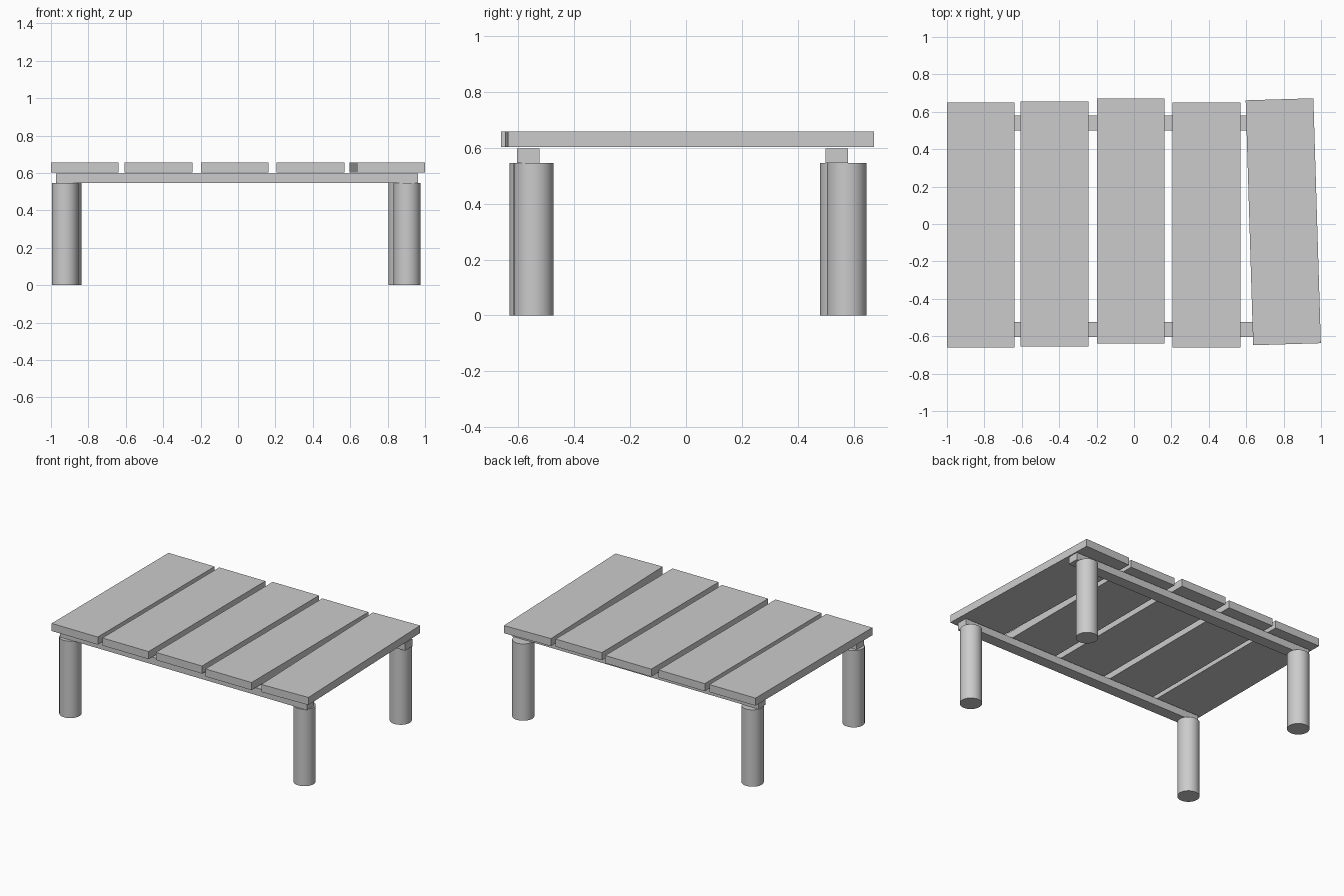
import bpy
import math

cube = bpy.data.objects.get("Cube")
if cube:
    bpy.data.objects.remove(cube, do_unlink=True)

# One plain grey for everything
GREY = (0.6, 0.6, 0.6, 1)
grey = bpy.data.materials.new("plain grey")
grey.use_nodes = True
grey.diffuse_color = GREY
bsdf = next(n for n in grey.node_tree.nodes if n.type == 'BSDF_PRINCIPLED')
bsdf.inputs["Base Color"].default_value = GREY


def finish(name):
    ob = bpy.context.object
    ob.name = name
    ob.data.materials.append(grey)
    return ob


def board(name, centre, size, turn=0):
    bpy.ops.mesh.primitive_cube_add(size=1, location=centre)
    ob = finish(name)
    ob.scale = size
    bpy.ops.object.transform_apply(location=False, rotation=False, scale=True)
    ob.rotation_euler.z = math.radians(turn)


LEG_HEIGHT = 0.545
RAIL_HEIGHT = 0.052
PLANK_Z = 0.63

# Round legs, each set slightly out of line
legs = {
    "front_right_leg": (-0.924, -0.56),
    "back_right_leg": (-0.909, 0.551),
    "front_left_leg": (0.904, -0.545),
    "back_left_leg": (0.875, 0.575),
}
for name, (x, y) in legs.items():
    bpy.ops.mesh.primitive_cylinder_add(vertices=32, radius=0.0715, depth=LEG_HEIGHT,
                                        location=(x, y, LEG_HEIGHT / 2))
    finish(name)
    bpy.ops.object.shade_smooth_by_angle(angle=math.radians(30))

# Rails resting on the legs
for name, y in (("front_rail", -0.564), ("back_rail", 0.539)):
    board(name, (-0.005, y, LEG_HEIGHT + RAIL_HEIGHT / 2), (1.936, 0.08, RAIL_HEIGHT))

# Uneven planks across the rails, the last one askew
planks = [(-0.819, -0.006, 0), (-0.425, 0, 0), (-0.017, 0.017, 0),
          (0.388, -0.006, 0), (0.798, 0.012, 1.75)]
for i, (x, y, turn) in enumerate(planks, 1):
    board(f"plank_{i}", (x, y, PLANK_Z), (0.362, 1.31, 0.054), turn)
